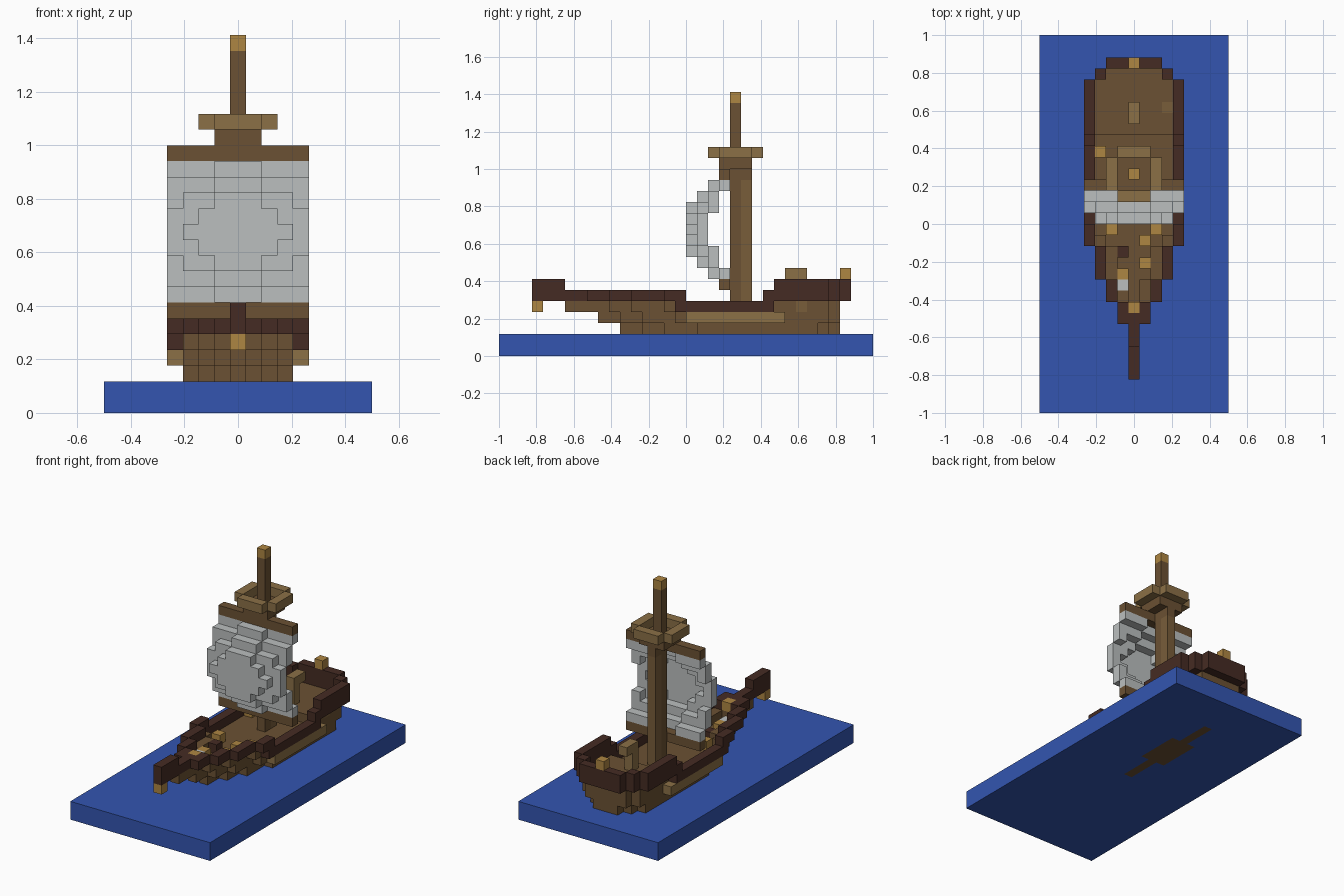
import bpy
import bmesh
from mathutils import Vector

cube = bpy.data.objects.get("Cube")
if cube:
    bpy.data.objects.remove(cube, do_unlink=True)

V = 1 / 17  # edge length of one block


def material(name, rgb):
    lin = [((c / 255 + 0.055) / 1.055) ** 2.4 for c in rgb] + [1]
    m = bpy.data.materials.new(name)
    m.use_nodes = True
    m.diffuse_color = lin
    m.node_tree.nodes["Principled BSDF"].inputs["Base Color"].default_value = lin
    return m


WATER = material("water blue", (51, 85, 176))
WOOD = material("brown wood", (107, 81, 51))
WORN = material("worn wood", (120, 93, 58))
TAN = material("tan wood", (139, 112, 70))
DARK = material("dark wood", (69, 43, 35))
GOLD = material("gold", (174, 134, 66))
CLOTH = material("sail cloth", (187, 191, 191))

grid = {}   # block position -> part name; later parts replace earlier ones
mats = {}   # part name -> material


def put(part, mat, cells):
    mats[part] = mat
    for c in cells:
        grid[c] = part


def box(i0, i1, j0, j1, k0, k1):
    return [(i, j, k) for i in range(i0, i1 + 1)
            for j in range(j0, j1 + 1) for k in range(k0, k1 + 1)]


def both(cells):
    return cells + [(-i, j, k) for i, j, k in cells]


def rail_width(j):
    """Half-width of the gunwale at row j."""
    if j > 11:
        return 16 - j if j < 14 else 2
    for start, w in ((-2, 4), (-5, 3), (-7, 2), (-9, 1)):
        if j >= start:
            return w
    return 0


def hull_width(j, k):
    """Half-width of the planking, narrower toward the keel."""
    lag = {2: 3, 3: 1, 4: 0}[k]
    w = rail_width(j - lag) if j < 5 else rail_width(j)
    w = max(0, min(3, w - 1))
    return min(w, 14 - j + (k > 2)) if j > 10 else w


# Sea slab with the keel showing through its underside
put("sea", WATER, box(-8, 8, -17, 16, 0, 1))
put("keel", WOOD, box(0, 0, -1, 11, 0, 1) + box(-1, 1, 3, 7, 0, 1))

# Hull: solid up to the deck, an open shell above it, raised deck aft
hull = []
for k, bow in ((2, -6), (3, -8), (4, -11)):
    for j in range(bow, 14):
        w = hull_width(j, k)
        for i in range(-w, w + 1):
            if k < 4 or j >= 8 or (j < -1 and abs(i) == w):
                hull.append((i, j, k))
put("hull", WOOD, hull)
put("hull_patch", WORN, [(3, 10, 4)])
put("rubbing_strake", TAN, both(box(4, 4, 0, 8, 3, 3)))

# Gunwale: low amidships, raised at bow and stern
rail = both(box(4, 4, -1, 7, 4, 4))
for j in [*range(-14, 0), *range(7, 15)]:
    w = rail_width(j)
    for k in (5, 6):
        if k == 5 or j >= 8 or j <= -12:
            row = range(-w, w + 1) if j in (14, -9) else (-w, w)
            rail += [(i, j, k) for i in row]
put("gunwale", DARK, rail)

# Bow and stern ornaments, tiller
put("bow_ornament", GOLD, [(0, -14, 4), (0, -8, 5)])
put("stern_lantern", GOLD, [(0, 14, 7)])
put("tiller", TAN, box(0, 0, 9, 9, 5, 7) + [(0, 10, 7)])

# Cargo on the deck
put("gold_cargo", GOLD, [(-3, 6, 4), (-2, -1, 4), (2, -1, 4),
                         (1, -2, 4), (1, -4, 4), (-1, -5, 4)])
put("dark_cargo", DARK, [(-1, -3, 4)])
put("pale_cargo", CLOTH, [(-1, -6, 4)])

# Yards, mast and crow's nest
put("yards", WOOD, box(-4, 4, 3, 3, 6, 6) + box(-4, 4, 3, 3, 16, 16))
put("nest_floor", WOOD, box(-1, 1, 3, 5, 17, 17))
put("nest_rail", TAN, both(box(2, 2, 3, 5, 18, 18))
    + box(-1, 1, 2, 2, 18, 18) + box(-1, 1, 6, 6, 18, 18))
put("mast_back", WORN, box(0, 0, 5, 5, 4, 15))
put("mast", WOOD, box(0, 0, 4, 4, 4, 22) + [(0, 5, 16)])
put("mast_cap", GOLD, [(0, 4, 23)])

# Billowing sail: depth by distance from the middle row, per column
billow = ("00012", "00012", "00123", "01123", "11223")
put("sail", CLOTH, [(i, int(billow[abs(i)][abs(d)]), 11 + d)
                    for i in range(-4, 5) for d in range(-4, 5)])


def build(part):
    """Make one object from the exposed block faces of a part."""
    bm = bmesh.new()
    verts = {}
    for cell, owner in grid.items():
        if owner != part:
            continue
        for axis in range(3):
            for side in (0, 1):
                near = list(cell)
                near[axis] += 2 * side - 1
                if tuple(near) in grid:
                    continue
                corners = []
                for a, b in ((0, 0), (1, 0), (1, 1), (0, 1)):
                    p = list(cell)
                    p[axis] += side
                    p[(axis + 1) % 3] += a
                    p[(axis + 2) % 3] += b
                    key = tuple(p)
                    if key not in verts:
                        verts[key] = bm.verts.new(Vector((p[0] - 0.5, p[1], p[2])) * V)
                    corners.append(verts[key])
                bm.faces.new(corners if side else corners[::-1])
    mesh = bpy.data.meshes.new(part)
    bm.to_mesh(mesh)
    bm.free()
    mesh.materials.append(mats[part])
    bpy.context.collection.objects.link(bpy.data.objects.new(part, mesh))


for part in mats:
    build(part)
